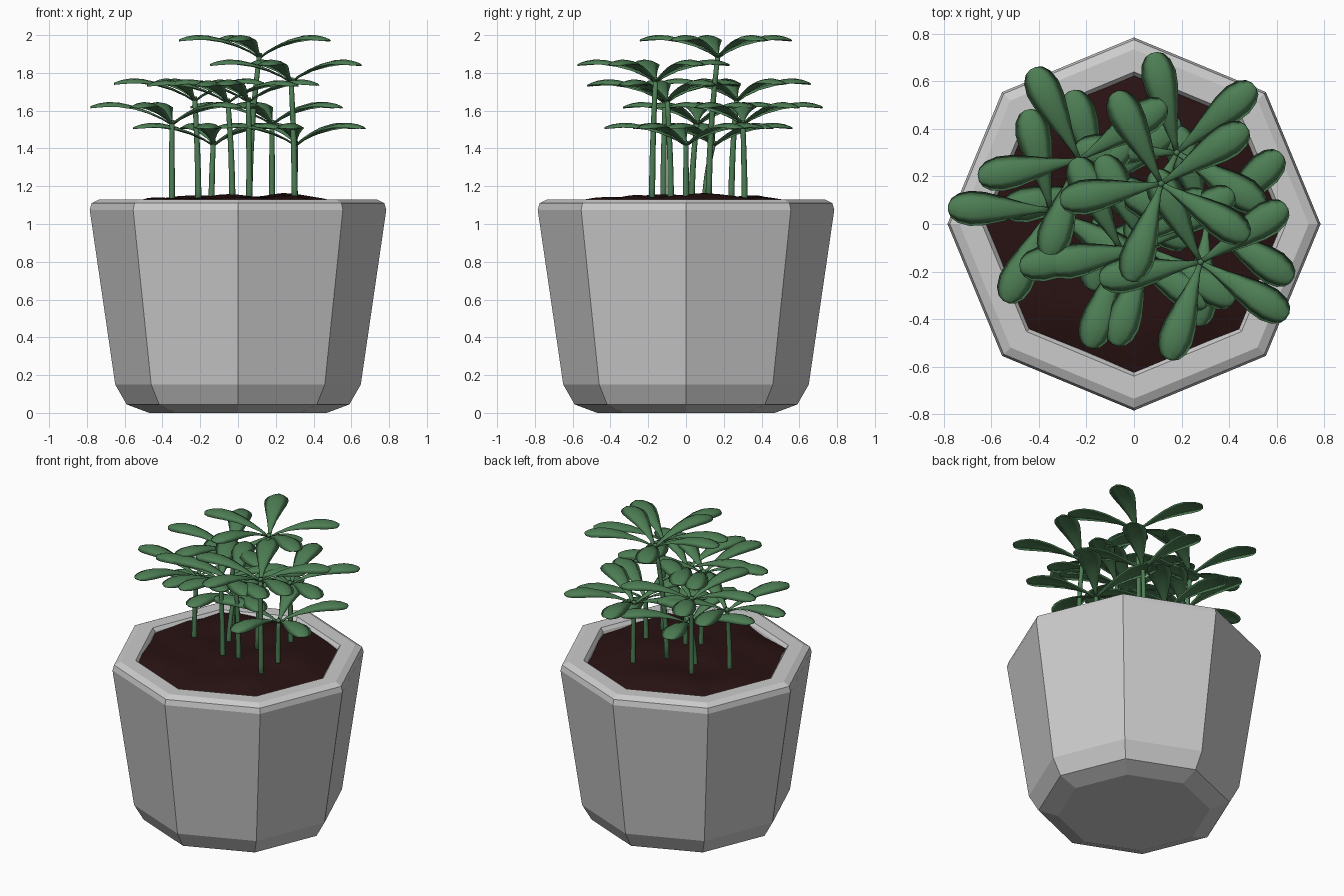
import bpy, bmesh, math
from mathutils import Vector, noise

if "Cube" in bpy.data.objects:
    bpy.data.objects.remove(bpy.data.objects["Cube"])


def material(name, color):
    m = bpy.data.materials.new(name)
    m.diffuse_color = (*color, 1)
    m.use_nodes = True
    m.node_tree.nodes["Principled BSDF"].inputs["Base Color"].default_value = m.diffuse_color
    return m


def make_object(name, bm, mat=None, smooth=False):
    bmesh.ops.recalc_face_normals(bm, faces=bm.faces)
    me = bpy.data.meshes.new(name)
    bm.to_mesh(me)
    bm.free()
    ob = bpy.data.objects.new(name, me)
    bpy.context.collection.objects.link(ob)
    if mat:
        me.materials.append(mat)
    for p in me.polygons:
        p.use_smooth = smooth
    return ob


def bridge(bm, rings):
    # join consecutive closed rings with quads
    for a, b in zip(rings, rings[1:]):
        n = len(a)
        for i in range(n):
            bm.faces.new((a[i], a[(i + 1) % n], b[(i + 1) % n], b[i]))


GREEN = material("leaf_green", (0.075, 0.21, 0.09))
BROWN = material("soil_brown", (0.022, 0.006, 0.006))

# Octagonal pot: (radius, height) profile from base, over the rim, down inside
PROFILE = [(0.47, 0), (0.59, 0.045), (0.65, 0.15), (0.785, 1.075),
           (0.775, 1.11), (0.735, 1.13), (0.64, 1.13), (0.625, 1.11), (0.60, 1.0)]
bm = bmesh.new()
rings = [[bm.verts.new((r * math.cos(i * math.pi / 4), r * math.sin(i * math.pi / 4), z))
          for i in range(8)] for r, z in PROFILE]
bridge(bm, rings)
bm.faces.new(rings[0])
bm.faces.new(rings[-1])
make_object("pot", bm)

# Lumpy soil filling the octagon
bm = bmesh.new()
SEG, RINGS = 32, 9
rings = []
for k in range(1, RINGS + 1):
    ring = []
    for i in range(SEG):
        a = 2 * math.pi * i / SEG
        octagon = math.cos(math.pi / 8) / math.cos(a % (math.pi / 4) - math.pi / 8)
        r = 0.625 * octagon * k / RINGS
        x, y = r * math.cos(a), r * math.sin(a)
        lump = 0.03 * noise.noise(Vector((x * 4, y * 4, 1.7)))
        ring.append(bm.verts.new((x, y, 1.145 + lump - 0.04 * (k / RINGS) ** 5)))
    rings.append(ring)
bridge(bm, rings)
bm.faces.new(rings[0])
make_object("soil", bm, BROWN, True)

# Leaf sections: (distance along leaf, half width, rise above the stem top)
LEAF = [(0.0, 0.010, -0.02), (0.05, 0.014, 0.012), (0.12, 0.030, 0.045), (0.20, 0.052, 0.075),
        (0.28, 0.070, 0.093), (0.34, 0.074, 0.096), (0.39, 0.062, 0.088),
        (0.42, 0.040, 0.078), (0.432, 0.014, 0.073)]
ANGLES = [33, 117, 190, 252, 328]


def add_leaf(bm, centre, degrees):
    a = math.radians(degrees)
    out, side = Vector((math.cos(a), math.sin(a), 0)), Vector((-math.sin(a), math.cos(a), 0))
    rings = []
    for d, w, h in LEAF:
        mid = centre + out * d + Vector((0, 0, h))
        top = [mid + side * w * s - Vector((0, 0, 0.35 * w * s * s)) for s in (-1, -0.5, 0, 0.5, 1)]
        low = [mid + side * w * s - Vector((0, 0, 0.35 * w * s * s + 0.01)) for s in (0.5, 0, -0.5)]
        rings.append([bm.verts.new(p) for p in top + low])
    bridge(bm, rings)
    bm.faces.new(rings[0])
    bm.faces.new(rings[-1])


def add_stem(bm, base, top):
    # stays upright, then leans into the leaf crown
    rings = []
    for k in range(7):
        t = k / 6
        p = base.lerp(top, t ** 2)
        p.z = base.z + (top.z - base.z) * t
        r = 0.017 - 0.004 * t
        rings.append([bm.verts.new((p.x + r * math.cos(i * math.pi / 4),
                                    p.y + r * math.sin(i * math.pi / 4), p.z)) for i in range(8)])
    bridge(bm, rings)
    bm.faces.new(rings[0])
    bm.faces.new(rings[-1])


# Sprouts: base x, base y, crown x, crown y, crown height, crown turn
SPROUTS = [
    (0.06, 0.12, 0.115, 0.17, 1.905, 0),
    (0.30, -0.18, 0.28, -0.16, 1.775, 0),
    (-0.21, 0.24, -0.23, 0.27, 1.675, 0),
    (-0.03, -0.12, -0.055, -0.11, 1.665, 0),
    (0.06, -0.08, 0.055, -0.10, 1.67, 0),
    (-0.35, 0.03, -0.35, 0.06, 1.55, 211),
    (0.18, 0.31, 0.18, 0.30, 1.55, 211),
    (-0.14, 0.10, -0.13, 0.15, 1.44, 75),
    (0.30, 0.0, 0.305, 0.0, 1.44, 75),
]
for n, (bx, by, cx, cy, cz, turn) in enumerate(SPROUTS, 1):
    crown = Vector((cx, cy, cz))
    bm = bmesh.new()
    add_stem(bm, Vector((bx, by, 1.08)), crown)
    make_object(f"stem_{n}", bm, GREEN, True)
    bm = bmesh.new()
    for angle in ANGLES:
        add_leaf(bm, crown, angle + turn)
    make_object(f"leaves_{n}", bm, GREEN, True)
